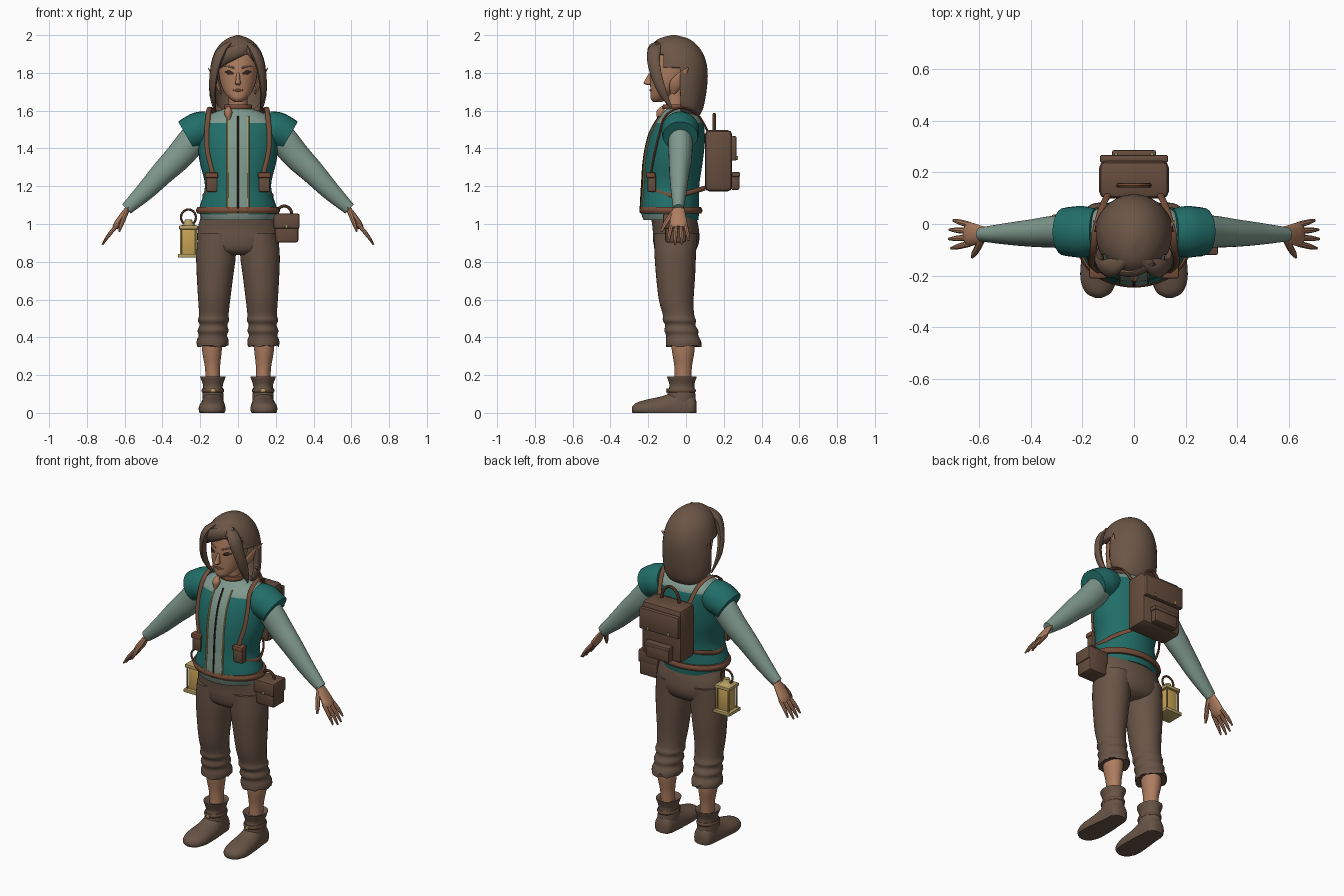
import bpy, bmesh, math, random
from mathutils import Vector
from mathutils.bvhtree import BVHTree

random.seed(4)
if "Cube" in bpy.data.objects:
    bpy.data.objects.remove(bpy.data.objects["Cube"])
parts = []


def colour(name, *srgb):
    m = bpy.data.materials.new(name)
    m.use_nodes = True
    c = [((v + .055) / 1.055) ** 2.4 for v in srgb] + [1]
    m.diffuse_color = c
    m.node_tree.nodes["Principled BSDF"].inputs["Base Color"].default_value = c
    return m


teal = colour("teal cloth", .13, .43, .41)
sage = colour("sage cloth", .50, .60, .555)
brown = colour("brown cloth", .41, .33, .275)
hair_brown = colour("hair brown", .42, .335, .275)
leather = colour("leather", .40, .30, .24)
strap_red = colour("strap leather", .46, .30, .22)
skin = colour("skin", .68, .49, .375)
gold = colour("brass", .72, .63, .40)
glass = colour("amber glass", .78, .64, .33)
dark = colour("dark brown", .22, .15, .12)


def finish(bm, name, mat):
    bmesh.ops.recalc_face_normals(bm, faces=bm.faces)
    me = bpy.data.meshes.new(name)
    bm.to_mesh(me)
    bm.free()
    me.materials.append(mat)
    ob = bpy.data.objects.new(name, me)
    bpy.context.collection.objects.link(ob)
    parts.append(ob)
    return ob


def smooth(keys, k=5):
    """Curve through the keys."""
    p = [keys[0], *keys, keys[-1]]
    out = []
    for a, b, c, d in zip(p, p[1:], p[2:], p[3:]):
        for j in range(k):
            t = j / k
            out.append([(2*f + (g-e)*t + (2*e-5*f+4*g-h)*t*t + (3*f-e-3*g+h)*t**3) / 2
                        for e, f, g, h in zip(a, b, c, d)])
    return out + [list(keys[-1])]


def skin_rings(name, mat, rings, n):
    """Join elliptical rings (centre, u, v) into a capped surface."""
    bm = bmesh.new()
    loops = [[bm.verts.new(c + u * math.cos(a) + v * math.sin(a))
              for a in (math.tau * i / n for i in range(n))] for c, u, v in rings]
    for p, q in zip(loops, loops[1:]):
        for i in range(n):
            bm.faces.new((p[i], p[i-1], q[i-1], q[i]))
    bm.faces.new(loops[0])
    bm.faces.new(loops[-1])
    return finish(bm, name, mat)


def stack(name, mat, keys, axis="z", n=32, k=5):
    """Rings along an axis: (position, x, other centre, x radius, other radius)."""
    rings = []
    for pos, cx, co, rx, ro in smooth(keys, k):
        up = axis == "z"
        rings.append((Vector((cx, co, pos) if up else (cx, pos, co)), Vector((rx, 0, 0)),
                      Vector((0, ro, 0) if up else (0, 0, ro))))
    return skin_rings(name, mat, rings, n)


def tube(name, mat, keys, thin=(1, 0, 0), flat=1, s=1, n=12, k=5):
    """Tube through (x, y, z, radius), scaled by flat along the thin direction."""
    keys = smooth([(x * s, y, z, r) for x, y, z, r in keys], k)
    pts = [Vector(q[:3]) for q in keys]
    ref = Vector((thin[0] * s, *thin[1:]))
    rings = []
    for i, q in enumerate(keys):
        t = (pts[min(i + 1, len(pts) - 1)] - pts[max(i - 1, 0)]).normalized()
        u = ref.cross(t).normalized()
        rings.append((pts[i], u * q[3], t.cross(u) * q[3] * flat))
    return skin_rings(name, mat, rings, n)


def box(name, mat, centre, size, bevel=.008):
    bm = bmesh.new()
    bmesh.ops.create_cube(bm, size=1)
    for v in bm.verts:
        v.co = Vector(a * b + c for a, b, c in zip(v.co, size, centre))
    bmesh.ops.bevel(bm, geom=bm.edges[:], offset=bevel, segments=2, affect="EDGES", profile=.5)
    return finish(bm, name, mat)


def arch(name, mat, centre, rx, rz, r, turn=math.pi):
    """Upright loop facing the front."""
    x, y, z = centre
    return tube(name, mat, [(x + rx * math.cos(a), y, z + rz * math.sin(a), r)
                            for a in (turn * i / 10 for i in range(11))], (0, 1, 0), n=8, k=2)


def edit(ob, cuts, fn):
    bm = bmesh.new()
    bm.from_mesh(ob.data)
    for co, no in cuts:
        bmesh.ops.bisect_plane(bm, geom=bm.verts[:] + bm.edges[:] + bm.faces[:],
                               plane_co=co, plane_no=no)
    fn(bm)
    bm.to_mesh(ob.data)
    bm.free()


def front_of(ob):
    tree = BVHTree.FromPolygons([v.co for v in ob.data.vertices],
                                [p.vertices[:] for p in ob.data.polygons])
    return lambda x, z, out=0: (x, tree.ray_cast(Vector((x, -1, z)), Vector((0, 1, 0)))[0].y - out, z)


# Torso: vest with shirt panel, yoke and hem
torso = stack("vest_and_shirt", teal, [
    (1.02, 0, -.08, .19, .145), (1.08, 0, -.085, .205, .155), (1.2, 0, -.08, .175, .15),
    (1.34, 0, -.065, .205, .155), (1.45, 0, -.05, .21, .15), (1.54, 0, -.035, .205, .125),
    (1.585, 0, -.035, .14, .09), (1.61, 0, -.04, .075, .065), (1.63, 0, -.045, .065, .06)], n=48)
torso.data.materials.append(sage)


def shirt_faces(bm):
    for f in bm.faces:
        c = f.calc_center_median()
        f.material_index = int(c.z > 1.535 or c.y < -.1 and (abs(c.x) < .055 or c.z < 1.05))


edit(torso, [((0, 0, 1.535), (0, 0, 1)), ((0, 0, 1.05), (0, 0, 1)),
             ((.055, 0, 0), (1, 0, 0)), ((-.055, 0, 0), (1, 0, 0))], shirt_faces)
chest = front_of(torso)
for x, mat in ((-.055, gold), (0, dark), (.055, gold)):
    tube("front_trim", mat, [(*chest(x, z, .004), .005) for z in (1.06, 1.2, 1.35, 1.48, 1.57)], n=8)
stack("belt", strap_red, [(1.055, 0, -.08, .215, .16), (1.072, 0, -.08, .222, .167),
                          (1.09, 0, -.08, .215, .16)], n=40)

# Neck, choker and pendant
stack("neck", skin, [(1.56, 0, -.05, .06, .055), (1.63, 0, -.055, .05, .05), (1.72, 0, -.06, .05, .05)])
stack("choker", strap_red, [(1.608, 0, -.055, .072, .068), (1.62, 0, -.055, .075, .07),
                            (1.632, 0, -.055, .07, .066)])
tube("pendant", skin, [(-.05, -.12, 1.62, .008), (-.052, -.135, 1.59, .022), (-.05, -.145, 1.55, .006)])

# Head and face
head = stack("head", skin, [
    (1.645, 0, -.15, .018, .022), (1.665, 0, -.142, .045, .045), (1.7, 0, -.118, .074, .07),
    (1.75, 0, -.09, .094, .1), (1.8, 0, -.08, .102, .11), (1.86, 0, -.07, .106, .115),
    (1.92, 0, -.065, .098, .105), (1.97, 0, -.06, .05, .06)])
face = front_of(head)
stack("nose", skin, [(1.735, 0, -.19, .008, .012), (1.745, 0, -.2, .015, .024),
                     (1.765, 0, -.195, .011, .02), (1.8, 0, -.185, .008, .01)], n=16)
tube("mouth", strap_red, [(*face(x, 1.708), r) for x, r in ((-.03, .002), (0, .007), (.03, .002))],
     (0, 1, 0), .6)
for s in (1, -1):
    tube("eye", dark, [(*face(x * s, z), r) for x, z, r in
                       ((.025, 1.795, .003), (.046, 1.802, .011), (.07, 1.806, .003))], (0, 1, 0), .4)
    tube("eyebrow", hair_brown, [(*face(x * s, z), r) for x, z, r in
                                 ((.02, 1.825, .004), (.05, 1.835, .005), (.08, 1.832, .002))], (0, 1, 0), .6)
    tube("ear", skin, [(.09, -.07, 1.69, .012), (.108, -.055, 1.735, .034), (.13, -.025, 1.78, .026),
                       (.158, .012, 1.828, .003)], flat=.35, s=s)

# Hair: thick shell open at the face, with front locks
hair = stack("hair", hair_brown, [
    (1.565, 0, .035, .08, .03), (1.61, 0, .0, .13, .09), (1.7, 0, -.03, .152, .138),
    (1.8, 0, -.04, .15, .155), (1.88, 0, -.05, .135, .15), (1.94, 0, -.06, .105, .125),
    (1.98, 0, -.065, .06, .08), (2, 0, -.065, .008, .012)], n=40)


def open_face(bm):
    gone = []
    for f in bm.faces:
        c = f.calc_center_median()
        if not (c.y > -.03 or c.z > 1.9 or c.z > 1.83 and c.y > -.12):
            gone.append(f)
    bmesh.ops.delete(bm, geom=gone, context="FACES")


edit(hair, [((0, 0, 1.9), (0, 0, 1)), ((0, 0, 1.83), (0, 0, 1)),
            ((0, -.03, 0), (0, 1, 0)), ((0, -.12, 0), (0, 1, 0))], open_face)
shell = hair.modifiers.new("thickness", "SOLIDIFY")
shell.thickness = .025
for s in (1, -1):
    tube("side_lock", hair_brown, [(.03, -.13, 1.965, .02), (.09, -.17, 1.91, .038), (.122, -.165, 1.82, .034),
                                   (.134, -.13, 1.71, .026), (.12, -.075, 1.61, .005)], (1, -.5, 0), .6, s)
tube("swept_fringe", hair_brown, [(.08, -.15, 1.945, .02), (.01, -.185, 1.92, .034), (-.06, -.18, 1.885, .034),
                                  (-.11, -.145, 1.82, .006)], (0, 1, 0), .5)
tube("small_fringe", hair_brown, [(.03, -.16, 1.945, .015), (.07, -.182, 1.91, .022),
                                  (.105, -.15, 1.84, .004)], (0, 1, 0), .5)

# Hips
stack("trouser_seat", brown, [
    (1.06, 0, -.07, .19, .12), (.98, 0, -.055, .212, .122), (.91, 0, -.052, .215, .122),
    (.86, 0, -.055, .19, .105), (.835, 0, -.055, .09, .07)], n=40)


def ragged_hem(bm):
    for v in bm.verts:
        if v.co.z < .352:
            v.co.z += random.choice((0, 0, .008, .025))


def flat_sole(bm):
    for v in bm.verts:
        v.co.z = max(v.co.z, 0)


for s, side in ((1, "left"), (-1, "right")):
    # Leg and boot
    leg = stack(side + "_trouser_leg", brown, [(z, x * s, y, rx, ry) for z, x, y, rx, ry in (
        (.95, .112, -.055, .098, .115), (.84, .116, -.057, .105, .11), (.72, .122, -.055, .096, .103),
        (.6, .126, -.052, .085, .092), (.52, .128, -.04, .078, .083), (.49, .13, -.035, .083, .088),
        (.465, .13, -.03, .073, .08), (.435, .132, -.025, .082, .09), (.41, .133, -.02, .075, .085),
        (.38, .134, -.014, .085, .093), (.35, .135, -.012, .082, .095))], k=3)
    edit(leg, [], ragged_hem)
    stack(side + "_shin", skin, [(z, x * s, y, r, r * 1.15) for z, x, y, r in (
        (.42, .135, -.018, .055), (.33, .138, -.015, .052), (.24, .135, -.015, .04), (.14, .132, -.018, .038))])
    foot = stack(side + "_boot_foot", brown, [(y, x * s, z, rx, rz) for y, x, z, rx, rz in (
        (.055, .133, .03, .025, .03), (.035, .133, .03, .052, .07), (-.04, .133, .03, .06, .09),
        (-.12, .135, .025, .068, .065), (-.21, .138, .02, .07, .05), (-.265, .138, .018, .05, .034),
        (-.287, .138, .018, .012, .012))], axis="y")
    edit(foot, [], flat_sole)
    stack(side + "_boot_shaft", brown, [(z, .133 * s, y, rx, ry) for z, y, rx, ry in (
        (.03, -.025, .055, .07), (.09, -.025, .056, .075), (.14, -.022, .052, .066), (.165, -.022, .058, .07),
        (.193, -.022, .067, .078), (.18, -.022, .045, .055))])
    stack(side + "_boot_strap", leather, [(z, .133 * s, -.024, r, r * 1.28) for z, r in
                                          ((.108, .056), (.118, .06), (.13, .056))])
    box(side + "_boot_buckle", gold, (.133 * s, -.1, .119), (.022, .014, .02), .003)

    # Arm, shoulder cap and hand
    tube(side + "_sleeve", sage, [(.15, -.03, 1.52, .07), (.225, -.03, 1.46, .077), (.31, -.03, 1.36, .073),
                                  (.395, -.035, 1.275, .063), (.49, -.038, 1.175, .05),
                                  (.59, -.04, 1.08, .033)], (0, 1, 0), .85, s, n=24)
    tube(side + "_vest_shoulder", teal, [(.15, -.03, 1.515, .085), (.2, -.03, 1.5, .095), (.245, -.03, 1.48, .092),
                                         (.272, -.03, 1.465, .088)], (0, 1, 0), 1.05, s, n=24)
    palm = (.82, 0, .57)
    tube(side + "_palm", skin, [(.57, -.04, 1.1, .027), (.6, -.04, 1.06, .036), (.635, -.04, 1.005, .046),
                                (.652, -.04, .98, .036)], palm, .42, s)
    for o, reach in ((-.036, .9), (-.012, 1), (.012, .97), (.036, .8)):
        tube(side + "_finger", skin, [(.635, -.04 + o, 1, .012), (.635 + .05 * reach, -.04 + o * 1.3, 1 - .06 * reach, .011),
                                      (.635 + .083 * reach, -.04 + o * 1.5, 1 - .11 * reach, .005)], palm, .9, s, n=8)
    tube(side + "_thumb", skin, [(.59, -.055, 1.07, .016), (.605, -.09, 1.03, .014), (.62, -.115, .99, .012),
                                 (.628, -.13, .96, .005)], palm, .9, s, n=8)

    # Backpack strap with small pouch
    tube(side + "_shoulder_strap", strap_red, [
        (.1, .12, 1.48, .006), (.125, .06, 1.58, .006), (.15, -.03, 1.615, .006), (.158, -.11, 1.57, .006),
        *[(*chest(x, z, .006), .006) for x, z in ((.165, 1.48), (.16, 1.38), (.135, 1.27), (.13, 1.2))]],
         flat=2.2, s=s, n=8)
    tube(side + "_side_strap", strap_red, [(*chest(.13, 1.19, .006), .006), (.17, -.12, 1.16, .006),
                                           (.182, -.06, 1.15, .006), (.15, .03, 1.17, .006), (.1, .1, 1.19, .006)],
         (0, 0, 1), 2.2, s, n=8)
    y = chest(.14, 1.22)[1]
    box(side + "_strap_pouch", leather, (.14 * s, y - .012, 1.215), (.06, .045, .09))
    box(side + "_strap_pouch_flap", strap_red, (.14 * s, y - .016, 1.258), (.07, .05, .03))

# Backpack
box("backpack", leather, (0, .172, 1.335), (.27, .145, .325), .025)
box("backpack_flap", leather, (0, .253, 1.4), (.265, .03, .13))
box("backpack_pocket", leather, (0, .26, 1.225), (.16, .045, .09), .01)
box("backpack_pocket_flap", leather, (0, .264, 1.262), (.17, .045, .025), .006)
for x in (-.07, .07):
    box("backpack_buckle", gold, (x, .271, 1.35), (.014, .01, .02), .003)
arch("backpack_handle", strap_red, (0, .15, 1.49), .06, .09, .009)

# Lantern on the right hip
lx, ly = -.262, -.02
for z, w in ((.832, .112), (.982, .1)):
    box("lantern_plate", gold, (lx, ly, z), (w, w, .02), .004)
box("lantern_glass", glass, (lx, ly, .907), (.072, .072, .14), .004)
for i in (-.04, .04):
    for j in (-.04, .04):
        box("lantern_post", gold, (lx + i, ly + j, .907), (.009, .009, .14), .002)
stack("lantern_roof", gold, [(.988, lx, ly, .042, .042), (1.005, lx, ly, .025, .025), (1.025, lx, ly, .018, .018)], n=12)
arch("lantern_ring", strap_red, (lx, ly, 1.035), .04, .042, .006, math.tau)

# Belt pouch on the left hip
box("belt_pouch", leather, (.257, -.055, .97), (.125, .11, .135), .012)
box("belt_pouch_flap", leather, (.257, -.06, 1.015), (.138, .122, .08), .01)
box("belt_pouch_button", gold, (.257, -.122, .985), (.014, .01, .014), .003)
arch("belt_pouch_loop", strap_red, (.245, -.055, 1.05), .04, .045, .008)

# Smooth shading with crisp edges
bpy.ops.object.select_all(action="DESELECT")
for ob in parts:
    ob.select_set(True)
bpy.context.view_layer.objects.active = torso
bpy.ops.object.shade_smooth_by_angle(angle=math.radians(40))
